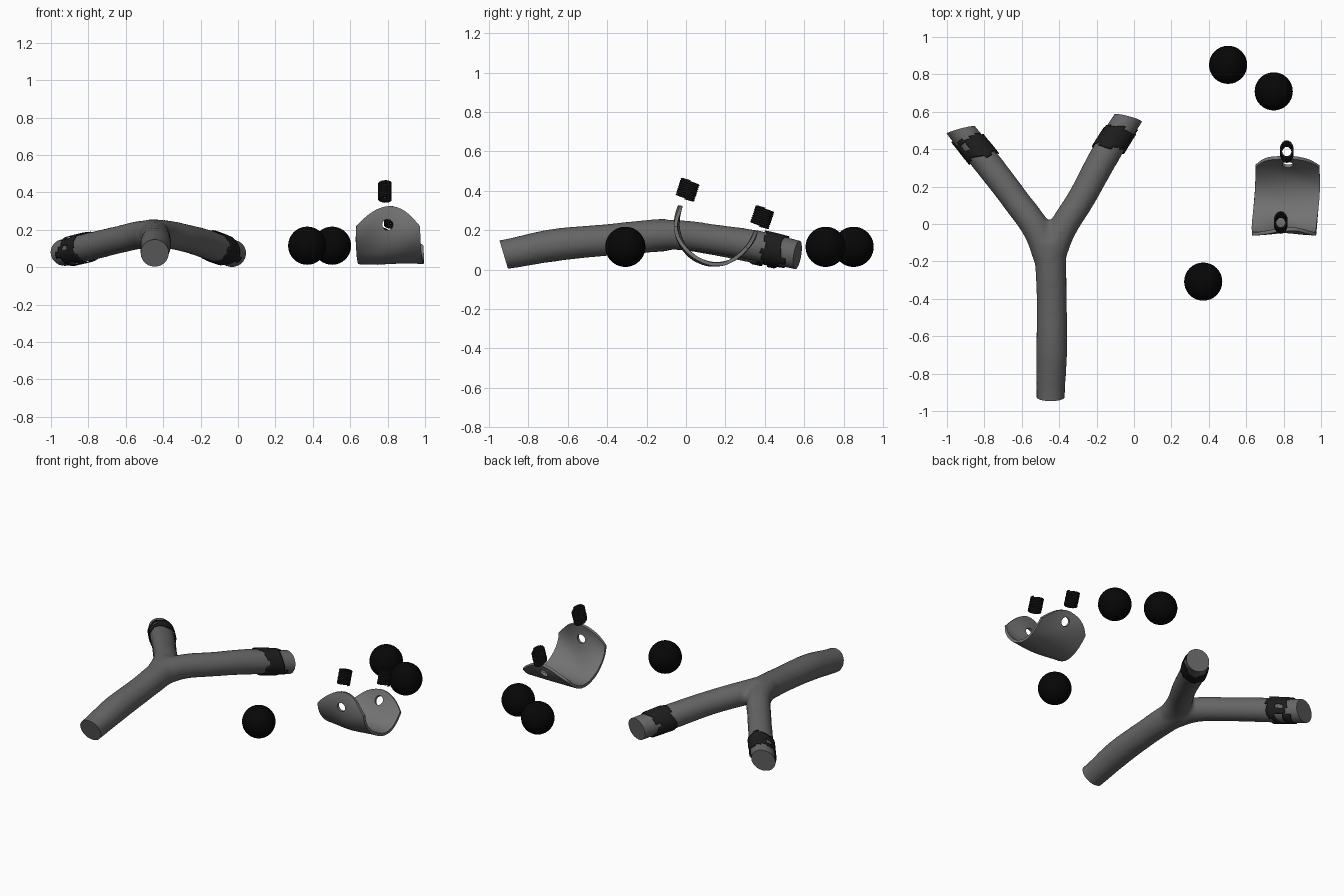
import bpy, bmesh, math, random
from mathutils import Vector, Matrix
from mathutils.bvhtree import BVHTree

if "Cube" in bpy.data.objects:
    bpy.data.objects.remove(bpy.data.objects["Cube"])

random.seed(3)


def paint(name, v):
    m = bpy.data.materials.new(name)
    m.diffuse_color = (v, v, v, 1)
    m.use_nodes = True
    m.node_tree.nodes["Principled BSDF"].inputs["Base Color"].default_value = m.diffuse_color
    return m


BLACK, TAPE = paint("black", 0.002), paint("tape", 0.012)
WOOD, LEATHER = paint("wood", 0.13), paint("leather", 0.17)


def add(name, data, mat=None):
    ob = bpy.data.objects.new(name, data)
    bpy.context.collection.objects.link(ob)
    if mat:
        data.materials.append(mat)
    return ob


def from_bm(name, bm, mat=None):
    me = bpy.data.meshes.new(name)
    bm.to_mesh(me)
    bm.free()
    return add(name, me, mat)


def bake(ob, mat=None):
    # replace an object by its evaluated mesh
    dg = bpy.context.evaluated_depsgraph_get()
    me = bpy.data.meshes.new_from_object(ob.evaluated_get(dg))
    me.materials.clear()
    name = ob.name
    bpy.data.objects.remove(ob)
    new = add(name, me, mat)
    new.name = name
    return new


def smooth(ob, deg=40):
    bpy.ops.object.select_all(action='DESELECT')
    ob.select_set(True)
    bpy.context.view_layer.objects.active = ob
    bpy.ops.object.shade_smooth_by_angle(angle=math.radians(deg))


def tubes(name, paths, depth, kind='BEZIER', sides=6, mat=None):
    # round tubes along lists of (x, y, z, radius)
    cu = bpy.data.curves.new(name, 'CURVE')
    cu.dimensions = '3D'
    cu.bevel_depth, cu.bevel_resolution, cu.use_fill_caps = depth, sides, True
    for pts in paths:
        sp = cu.splines.new(kind)
        arr = sp.bezier_points if kind == 'BEZIER' else sp.points
        arr.add(len(pts) - 1)
        for p, (x, y, z, r) in zip(arr, pts):
            p.radius = r
            if kind == 'BEZIER':
                p.co = (x, y, z)
                p.handle_left_type = p.handle_right_type = 'AUTO'
            else:
                p.co = (x, y, z, 1)
    return bake(add(name, cu), mat)


# forked branch: three limbs fused, softened, then sawn off
stem = [(-.445, -1.06, .055, .077), (-.445, -.9, .08, .077), (-.44, -.68, .122, .084),
        (-.44, -.4, .15, .081), (-.447, -.2, .168, .084), (-.455, -.09, .176, .085)]
left = [(-.46, -.18, .172, .078), (-.515, -.04, .174, .076), (-.635, .13, .148, .074),
        (-.8, .345, .108, .076), (-.92, .495, .08, .074), (-1.0, .6, .065, .074)]
right = [(-.445, -.18, .172, .078), (-.39, -.04, .176, .076), (-.28, .14, .155, .075),
         (-.16, .36, .12, .079), (-.035, .56, .075, .075), (.03, .66, .05, .075)]
branch = tubes("forked_branch", [stem, left, right], 1.0, sides=8)
rm = branch.modifiers.new("fuse", 'REMESH')
rm.mode, rm.voxel_size = 'VOXEL', 0.014
sm = branch.modifiers.new("soften", 'SMOOTH')
sm.factor, sm.iterations = 0.5, 9
branch = bake(branch, WOOD)
bm = bmesh.new()
bm.from_mesh(branch.data)
for co, no in [((-.445, -.925, .075), (0, -1, -.3)), ((-.92, .505, .08), (-.25, .95, -.1)),
               ((-.035, .567, .075), (.25, .95, -.15))]:
    cut = bmesh.ops.bisect_plane(bm, geom=bm.verts[:] + bm.edges[:] + bm.faces[:], plane_co=co,
                                 plane_no=Vector(no).normalized(), clear_outer=True)
    edges = [e for e in cut["geom_cut"] if isinstance(e, bmesh.types.BMEdge)]
    bmesh.ops.edgeloop_fill(bm, edges=edges)
bmesh.ops.recalc_face_normals(bm, faces=bm.faces)
bm.to_mesh(branch.data)
tree = BVHTree.FromBMesh(bm)
bm.free()
smooth(branch)


# ragged tape wrapped askew on each fork
def tape(name, a, b, skew, holes, rows=12, cols=40):
    a, b = Vector(a), Vector(b)
    d = (b - a).normalized()
    side = d.cross(Vector((0, 0, 1))).normalized()
    up = side.cross(d)
    lo, hi, gap = ([random.random() for _ in range(14)] for _ in range(3))
    bm = bmesh.new()
    grid = []
    for i in range(rows + 1):
        ring = []
        for j in range(cols):
            t = 2 * math.pi * j / cols
            out = side * math.cos(t) + up * math.sin(t)
            c = a.lerp(b, i / rows) + d * (skew * math.cos(t) + .008 * math.sin(3 * t + i * .3))
            hit = tree.ray_cast(c, out, .2)[0] or c + out * .075
            ring.append(bm.verts.new(hit + out * .004))
        grid.append(ring)
    for i in range(rows):
        for j in range(cols):
            k, u, n = (j + 1) % cols, i / (rows - 1), int(j / cols * 14)
            torn = u < .2 * lo[n] or u > 1 - .25 * hi[n]
            if not torn and not (holes and .45 < u < .72 and gap[n] < .7):
                bm.faces.new((grid[i][j], grid[i][k], grid[i + 1][k], grid[i + 1][j]))
    bmesh.ops.delete(bm, geom=[v for v in bm.verts if not v.link_faces], context='VERTS')
    ob = from_bm(name, bm, TAPE)
    s = ob.modifiers.new("thickness", 'SOLIDIFY')
    s.thickness, s.offset = .005, -1
    smooth(ob)


tape("left_fork_tape", (-.79, .335, .11), (-.905, .475, .083), -.03, True)
tape("right_fork_tape", (-.145, .383, .117), (-.055, .527, .083), .035, False)

# round shot
for i, (x, y) in enumerate([(.503, .851), (.747, .709), (.37, -.308)]):
    bm = bmesh.new()
    bmesh.ops.create_uvsphere(bm, u_segments=32, v_segments=20, radius=.102)
    bm.transform(Matrix.Translation((x, y, .115)))
    smooth(from_bm(f"ball_{i + 1}", bm, BLACK))

# curled leather pouch: side profile (y, z), sampled by length
prof = [Vector(p) for p in [(-.03, .325), (-.045, .26), (-.043, .19), (-.018, .125), (.03, .068), (.09, .036),
                            (.15, .026), (.215, .038), (.275, .075), (.328, .135), (.362, .2)]]
ext = [2 * prof[0] - prof[1]] + prof + [2 * prof[-1] - prof[-2]]
fine = []
for p0, p1, p2, p3 in zip(ext, ext[1:], ext[2:], ext[3:]):
    for k in range(10):
        t = k / 10
        fine.append(.5 * (2 * p1 + (p2 - p0) * t + (2 * p0 - 5 * p1 + 4 * p2 - p3) * t * t
                          + (3 * p1 - p0 - 3 * p2 + p3) * t ** 3))
fine.append(prof[-1])
dist = [0]
for p, q in zip(fine, fine[1:]):
    dist.append(dist[-1] + (q - p).length)
L = dist[-1]


def along(s):
    i = max(k for k in range(len(fine) - 1) if dist[k] <= s or k == 0)
    return fine[i].lerp(fine[i + 1], (s - dist[i]) / (dist[i + 1] - dist[i]))


bm = bmesh.new()
NU, NV = 40, 20
grid = []
for j in range(NV + 1):
    v = 2 * j / NV - 1
    drop = .105 * abs(v) ** 1.9
    col = []
    for i in range(NU + 1):
        s = drop + (L - 2 * drop) * i / NU
        y, z = along(s)
        u = s / L
        half = .168 + .006 * math.sin(math.pi * u)
        x = .8 + .025 * u + v * half + .004 * math.sin(9 * u + 2)
        wave = .006 * math.sin(3 * v + 11 * u)
        col.append(bm.verts.new((x, y + wave, z + wave * .5)))
    grid.append(col)
for a, b in zip(grid, grid[1:]):
    for i in range(NU):
        bm.faces.new((a[i], b[i], b[i + 1], a[i + 1]))
pouch = from_bm("pouch", bm)
pouch.modifiers.new("thickness", 'SOLIDIFY').thickness = .018
pouch.modifiers["thickness"].offset = 0
cutters = []
for x, s in [(.8, .1), (.822, L - .075)]:
    p, q = along(s - .02), along(s + .02)
    normal = Vector((0, p.y - q.y, q.x - p.x))
    mid = along(s)
    bm = bmesh.new()
    bmesh.ops.create_cone(bm, cap_ends=True, segments=24, radius1=.029, radius2=.029, depth=.1)
    bm.transform(Matrix.Translation((x, mid.x, mid.y)) @ normal.to_track_quat('Z', 'Y').to_matrix().to_4x4())
    c = from_bm("hole_cutter", bm)
    c.hide_render = True
    cutters.append(c)
    b = pouch.modifiers.new("hole", 'BOOLEAN')
    b.operation, b.object, b.solver = 'DIFFERENCE', c, 'EXACT'
pouch = bake(pouch, LEATHER)
for c in cutters:
    bpy.data.objects.remove(c)
smooth(pouch)

# wound thread bindings, tilted back
for name, x, y, z in [("front_binding", .785, .008, .405), ("back_binding", .817, .387, .266)]:
    turns, n = 9, 20
    rot = Matrix.Rotation(math.radians(-18), 3, 'X')
    pts = []
    for k in range(turns * n + 1):
        t = 2 * math.pi * k / n
        p = rot @ Vector((.032 * math.cos(t), .046 * math.sin(t), .092 * (k / (turns * n) - .5)))
        pts.append((x + p.x, y + p.y, z + p.z, 1))
    smooth(tubes(name, [pts], .005, 'POLY', 2, TAPE), 60)
